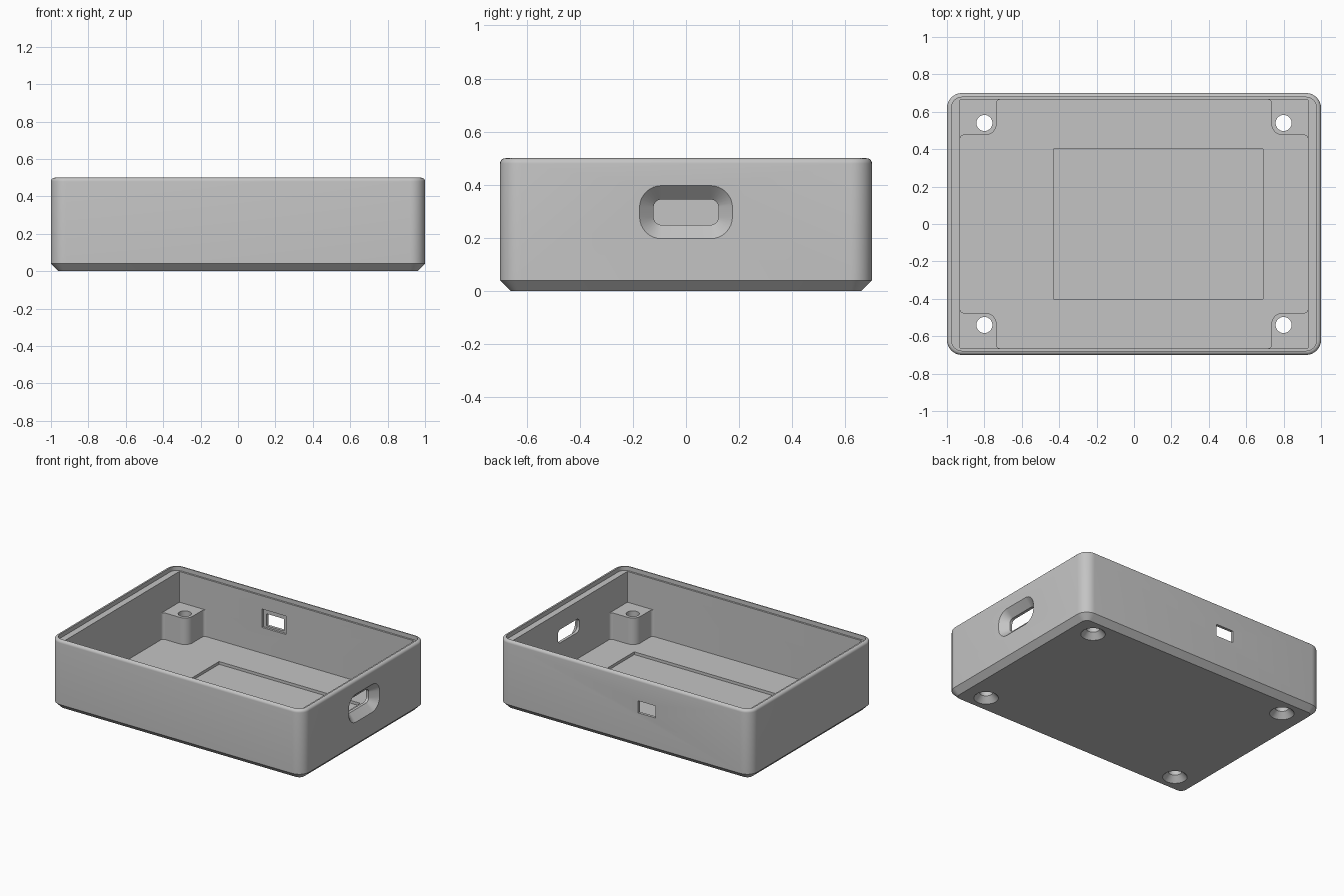
import bpy, bmesh, math
from mathutils import Matrix, Vector

if "Cube" in bpy.data.objects:
    bpy.data.objects.remove(bpy.data.objects["Cube"], do_unlink=True)

grey = bpy.data.materials.new("grey_plastic")
grey.use_nodes = True
grey.diffuse_color = (0.55, 0.55, 0.55, 1)
grey.node_tree.nodes["Principled BSDF"].inputs["Base Color"].default_value = grey.diffuse_color


def arc(cx, cy, r, start, end, steps=8):
    angles = [math.radians(start + (end - start) * i / steps) for i in range(steps + 1)]
    return [(cx + r * math.cos(a), cy + r * math.sin(a)) for a in angles]


def rounded_rect(hx, hy, r):
    corners = [(1, 1), (-1, 1), (-1, -1), (1, -1)]
    points = []
    for i, (sx, sy) in enumerate(corners):
        points += arc(sx * (hx - r), sy * (hy - r), r, 90 * i, 90 * i + 90)
    return points


def loft(name, sections, matrix=Matrix()):
    """Solid through (outline, height) sections that share a point count."""
    bm = bmesh.new()
    rings = [[bm.verts.new(matrix @ Vector((x, y, z))) for x, y in outline]
             for outline, z in sections]
    for a, b in zip(rings, rings[1:]):
        for i in range(len(a)):
            j = (i + 1) % len(a)
            bm.faces.new((a[i], a[j], b[j], b[i]))
    bm.faces.new(rings[0])
    bm.faces.new(rings[-1])
    bmesh.ops.recalc_face_normals(bm, faces=bm.faces)
    mesh = bpy.data.meshes.new(name)
    bm.to_mesh(mesh)
    bm.free()
    mesh.materials.append(grey)
    obj = bpy.data.objects.new(name, mesh)
    bpy.context.collection.objects.link(obj)
    return obj


def combine(target, tool, operation):
    mod = target.modifiers.new("combine", "BOOLEAN")
    mod.operation, mod.solver, mod.object = operation, "EXACT", tool
    bpy.context.view_layer.objects.active = target
    bpy.ops.object.modifier_apply(modifier=mod.name)
    bpy.data.objects.remove(tool, do_unlink=True)


def box_cutter(name, x, y, z, hx, hy, hz):
    outline = [(x - hx, y - hy), (x + hx, y - hy), (x + hx, y + hy), (x - hx, y + hy)]
    return loft(name, [(outline, z - hz), (outline, z + hz)])


# Tray shell: chamfered foot, rounded rim, stepped lip and cavity
L, W, H, FLOOR, R = 1.0, 0.7, 0.5, 0.06, 0.08
shell = [(rounded_rect(L - 0.04, W - 0.04, R - 0.04), 0),
         (rounded_rect(L, W, R), 0.04)]
for inset, height in arc(0.02, H - 0.02, 0.02, 180, 90, 5):
    shell.append((rounded_rect(L - inset, W - inset, R - inset), height))
shell += [(rounded_rect(0.975, 0.678, 0.055), H),
          (rounded_rect(0.975, 0.678, 0.055), H - 0.03),
          (rounded_rect(0.93, 0.665, 0.004), H - 0.03),
          (rounded_rect(0.93, 0.665, 0.004), FLOOR)]
tray = loft("enclosure_tray", shell)

# Corner screw posts, blended into the walls
post = [(0.95, 0.68), (0.95, 0.455)] + arc(0.91, 0.455, 0.02, 0, 90)
post += arc(0.795, 0.535, 0.06, 270, 180)
post += arc(0.715, 0.645, 0.02, 0, 90) + [(0.715, 0.68)]
for sx in (-1, 1):
    for sy in (-1, 1):
        outline = [(sx * x, sy * y) for x, y in post]
        combine(tray, loft("post", [(outline, 0.05), (outline, 0.25)]), "UNION")

# Screw holes with countersinks underneath
for sx in (-1, 1):
    for sy in (-1, 1):
        profile = [(0.09, -0.01), (0.08, 0), (0.043, 0.04), (0.043, 0.3)]
        hole = [(arc(sx * 0.8, sy * 0.54, r, 0, 348.75, 31), z) for r, z in profile]
        combine(tray, loft("screw_hole", hole), "DIFFERENCE")

# Shallow pocket in the floor
combine(tray, box_cutter("floor_pocket", 0.13, 0, 0.07, 0.56, 0.4, 0.03), "DIFFERENCE")

# Funnelled cable slot in the end wall
outer = rounded_rect(0.175, 0.1, 0.083)
inner = rounded_rect(0.122, 0.048, 0.03)
to_wall = Matrix(((0, 0, 1, 0), (1, 0, 0, 0), (0, 1, 0, 0.297), (0, 0, 0, 1)))
slot = loft("cable_slot", [(outer, 1.02), (outer, 1.0), (inner, 0.95), (inner, 0.9)], to_wall)
combine(tray, slot, "DIFFERENCE")

# Small window in the back wall with a recess on the inside
combine(tray, box_cutter("window", -0.18, 0.7, 0.3, 0.07, 0.08, 0.043), "DIFFERENCE")
combine(tray, box_cutter("window_recess", -0.18, 0.66, 0.31, 0.096, 0.02, 0.066), "DIFFERENCE")

# Smooth rounded surfaces, crisp edges
bpy.ops.object.select_all(action="DESELECT")
tray.select_set(True)
bpy.context.view_layer.objects.active = tray
bpy.ops.object.shade_smooth_by_angle(angle=math.radians(30))
